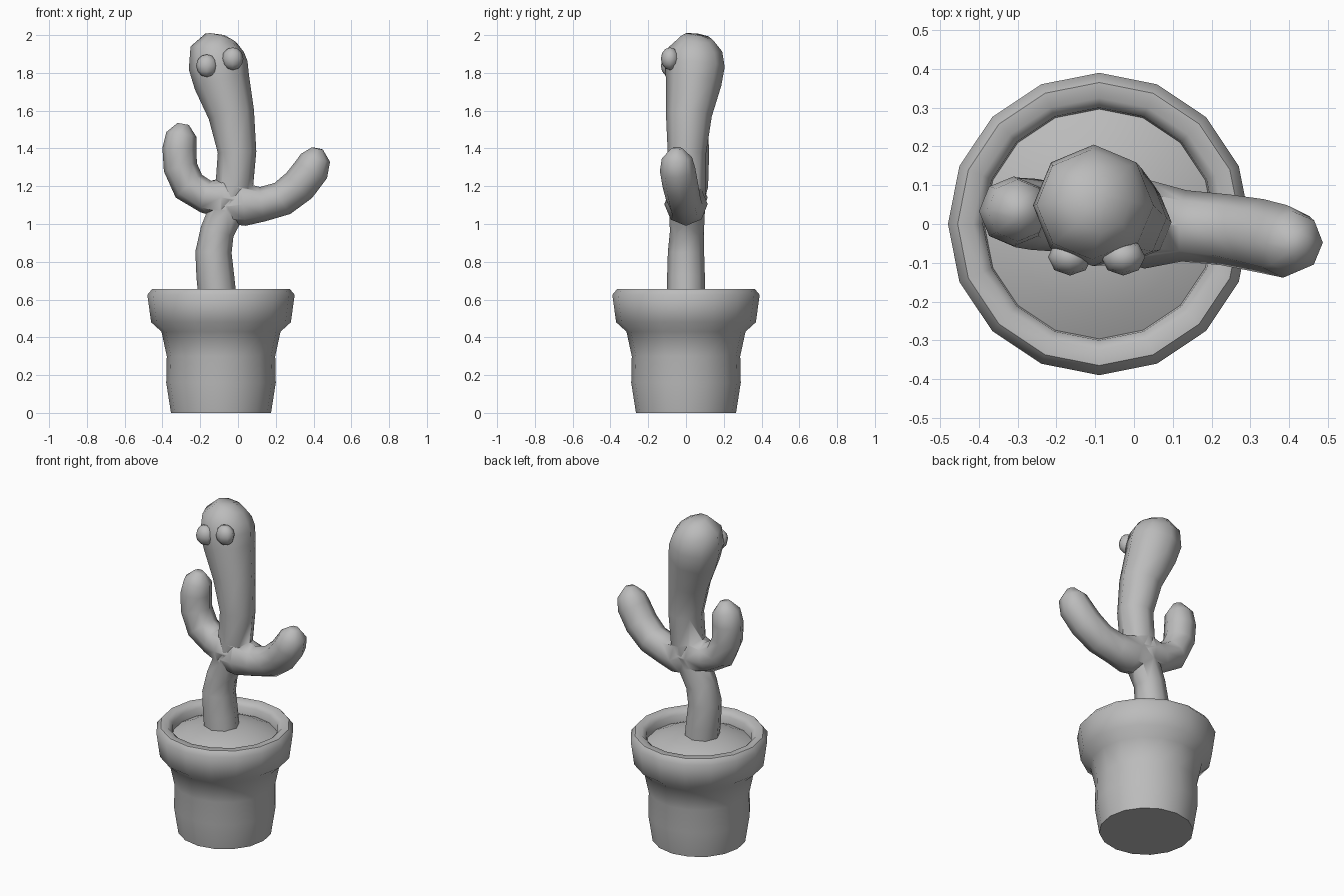
import bpy, bmesh, math
from mathutils import Vector

if "Cube" in bpy.data.objects:
    bpy.data.objects.remove(bpy.data.objects["Cube"])

GREY = (0.5, 0.5, 0.5, 1)
mat = bpy.data.materials.new("plain grey")
mat.use_nodes = True
mat.diffuse_color = GREY
mat.node_tree.nodes["Principled BSDF"].inputs["Base Color"].default_value = GREY


def finish(name, bm, angle=50):
    """Turn a bmesh into a smooth-shaded grey object."""
    bmesh.ops.recalc_face_normals(bm, faces=bm.faces)
    mesh = bpy.data.meshes.new(name)
    bm.to_mesh(mesh)
    bm.free()
    mesh.materials.append(mat)
    ob = bpy.data.objects.new(name, mesh)
    bpy.context.collection.objects.link(ob)
    shade(ob, angle)
    return ob


def shade(ob, angle):
    bpy.ops.object.select_all(action='DESELECT')
    ob.select_set(True)
    bpy.context.view_layer.objects.active = ob
    bpy.ops.object.shade_smooth_by_angle(angle=math.radians(angle))


def loft(bm, rings):
    """Bridge equal rings of points and cap both ends."""
    rows = [[bm.verts.new(p) for p in ring] for ring in rings]
    n = len(rows[0])
    for a, b in zip(rows, rows[1:]):
        for i in range(n):
            j = (i + 1) % n
            bm.faces.new((a[i], a[j], b[j], b[i]))
    bm.faces.new(rows[0][::-1])
    bm.faces.new(rows[-1])


def lathe(name, profile, centre, sides=16):
    bm = bmesh.new()
    loft(bm, [[(centre + r * math.cos(math.tau * i / sides),
                r * math.sin(math.tau * i / sides), z) for i in range(sides)]
              for r, z in profile])
    return finish(name, bm)


def tube(name, path, sides=8):
    """Round limb through (x, y, z, radius) points."""
    pts = [Vector(p[:3]) for p in path]
    rings = []
    for k, p in enumerate(pts):
        t = (pts[min(k + 1, len(pts) - 1)] - pts[max(k - 1, 0)]).normalized()
        u = Vector((0, 1, 0)).cross(t).normalized()
        v = t.cross(u)
        r = path[k][3]
        rings.append([p + r * (u * math.cos(math.tau * i / sides) +
                               v * math.sin(math.tau * i / sides))
                      for i in range(sides)])
    bm = bmesh.new()
    loft(bm, rings)
    return finish(name, bm, 80)


# Pot with a thick rolled rim, and domed soil
POT_X = -0.09
lathe("pot", [(0.265, 0), (0.29, 0.16), (0.287, 0.3), (0.315, 0.43), (0.37, 0.48),
              (0.39, 0.625), (0.365, 0.655), (0.325, 0.655), (0.3, 0.63),
              (0.295, 0.57)], POT_X)
lathe("soil", [(0.3, 0.585), (0.22, 0.622), (0.12, 0.645), (0.03, 0.652)], POT_X)

# Cactus stem swelling into the head
stem = tube("cactus_body", [
    (-0.105, 0, 0.58, 0.1), (-0.12, 0, 0.72, 0.1), (-0.13, 0, 0.85, 0.096),
    (-0.11, 0.005, 0.96, 0.09), (-0.06, 0.005, 1.07, 0.095),
    (-0.02, 0.005, 1.2, 0.1), (-0.005, 0.005, 1.38, 0.102),
    (-0.035, 0.015, 1.58, 0.122), (-0.085, 0.04, 1.75, 0.148),
    (-0.105, 0.048, 1.84, 0.157), (-0.11, 0.05, 1.925, 0.142),
    (-0.09, 0.06, 1.985, 0.085), (-0.088, 0.062, 2.0, 0.02)])

# Two upturned arms, flared where they meet the stem
left_arm = tube("left_arm", [
    (-0.06, 0, 1.09, 0.09), (0.03, 0, 1.105, 0.115), (0.13, -0.005, 1.105, 0.092),
    (0.235, -0.015, 1.135, 0.092), (0.325, -0.03, 1.205, 0.095),
    (0.39, -0.045, 1.29, 0.094), (0.41, -0.048, 1.35, 0.08),
    (0.42, -0.05, 1.4, 0.03)])
right_arm = tube("right_arm", [
    (0.02, 0, 1.13, 0.085), (-0.08, 0.005, 1.14, 0.11), (-0.17, 0.015, 1.145, 0.088),
    (-0.26, 0.025, 1.2, 0.092), (-0.305, 0.03, 1.3, 0.09),
    (-0.31, 0.033, 1.4, 0.09), (-0.3, 0.035, 1.475, 0.08),
    (-0.29, 0.035, 1.53, 0.03)])

# Merge the arms into the body
for arm in (left_arm, right_arm):
    bpy.context.view_layer.objects.active = stem
    mod = stem.modifiers.new("union", 'BOOLEAN')
    mod.operation = 'UNION'
    mod.object = arm
    bpy.ops.object.modifier_apply(modifier=mod.name)
    bpy.data.objects.remove(arm)
shade(stem, 80)

# Bulging eyes
for name, x, z in (("right_eye", -0.165, 1.838), ("left_eye", -0.028, 1.875)):
    bm = bmesh.new()
    bmesh.ops.create_uvsphere(bm, u_segments=8, v_segments=6, radius=0.06)
    bmesh.ops.scale(bm, vec=(0.95, 0.8, 1), verts=bm.verts)
    bmesh.ops.translate(bm, vec=(x, -0.085, z), verts=bm.verts)
    finish(name, bm, 80)
